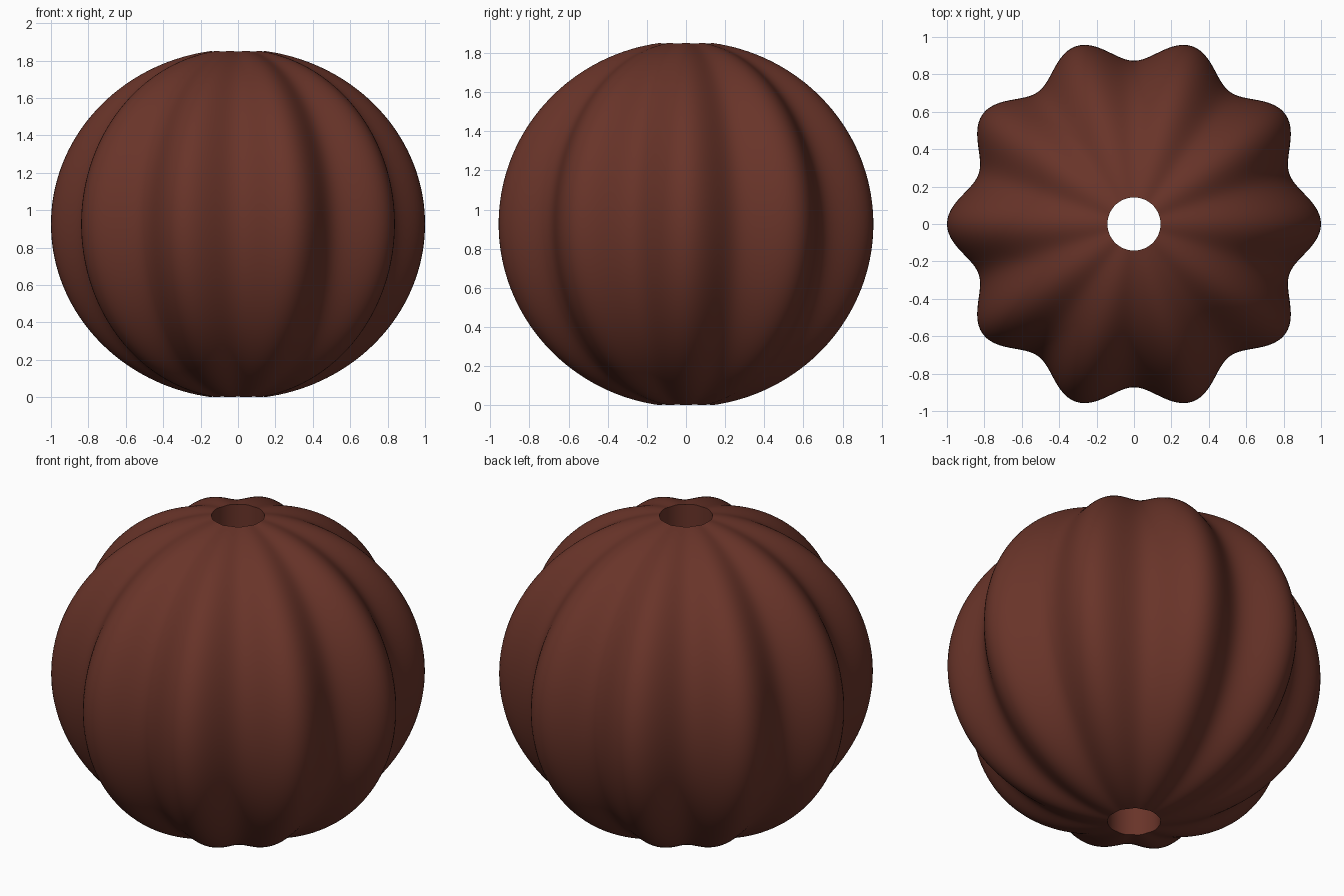
import bpy
import bmesh
import math

cube = bpy.data.objects.get("Cube")
if cube:
    bpy.data.objects.remove(cube, do_unlink=True)

LOBES = 10
SEGMENTS = 240       # steps around the axis
ROWS = 72            # steps from bottom rim to top rim
HOLE = 0.142         # radius of the bore
MEAN, DEPTH = 0.9365, 0.0635
HALF = 0.935         # polar half height before drilling

# Flat brown material
brown = bpy.data.materials.new("reddish brown")
brown.use_nodes = True
colour = (0.14, 0.034, 0.022, 1)
brown.diffuse_color = colour
brown.node_tree.nodes["Principled BSDF"].inputs["Base Color"].default_value = colour


def meridian(bm, angle):
    """One vertical line of the fluted body, from lower to upper hole rim."""
    radius = MEAN + DEPTH * math.cos(LOBES * angle)
    limit = math.acos(HOLE / radius)
    line = []
    for row in range(ROWS + 1):
        lat = limit * (2 * row / ROWS - 1)
        r = radius * math.cos(lat)
        line.append(bm.verts.new((r * math.cos(angle), r * math.sin(angle),
                                  HALF * math.sin(lat))))
    return line


# Fluted bead: the outer skin plus the wall of the bore joining both rims
bm = bmesh.new()
lines = [meridian(bm, math.tau * i / SEGMENTS) for i in range(SEGMENTS)]
for i, a in enumerate(lines):
    b = lines[(i + 1) % SEGMENTS]
    for row in range(ROWS):
        bm.faces.new((a[row], b[row], b[row + 1], a[row + 1]))
    bm.faces.new((a[-1], b[-1], b[0], a[0]))
bmesh.ops.recalc_face_normals(bm, faces=bm.faces)

# Stand it on the ground
lowest = min(v.co.z for v in bm.verts)
bmesh.ops.translate(bm, verts=bm.verts, vec=(0, 0, -lowest))

mesh = bpy.data.meshes.new("fluted_bead")
bm.to_mesh(mesh)
bm.free()
mesh.materials.append(brown)
bead = bpy.data.objects.new("fluted_bead", mesh)
bpy.context.collection.objects.link(bead)

# Smooth flutes, sharp hole rims
bpy.ops.object.select_all(action="DESELECT")
bead.select_set(True)
bpy.context.view_layer.objects.active = bead
bpy.ops.object.shade_smooth_by_angle(angle=math.radians(40))
